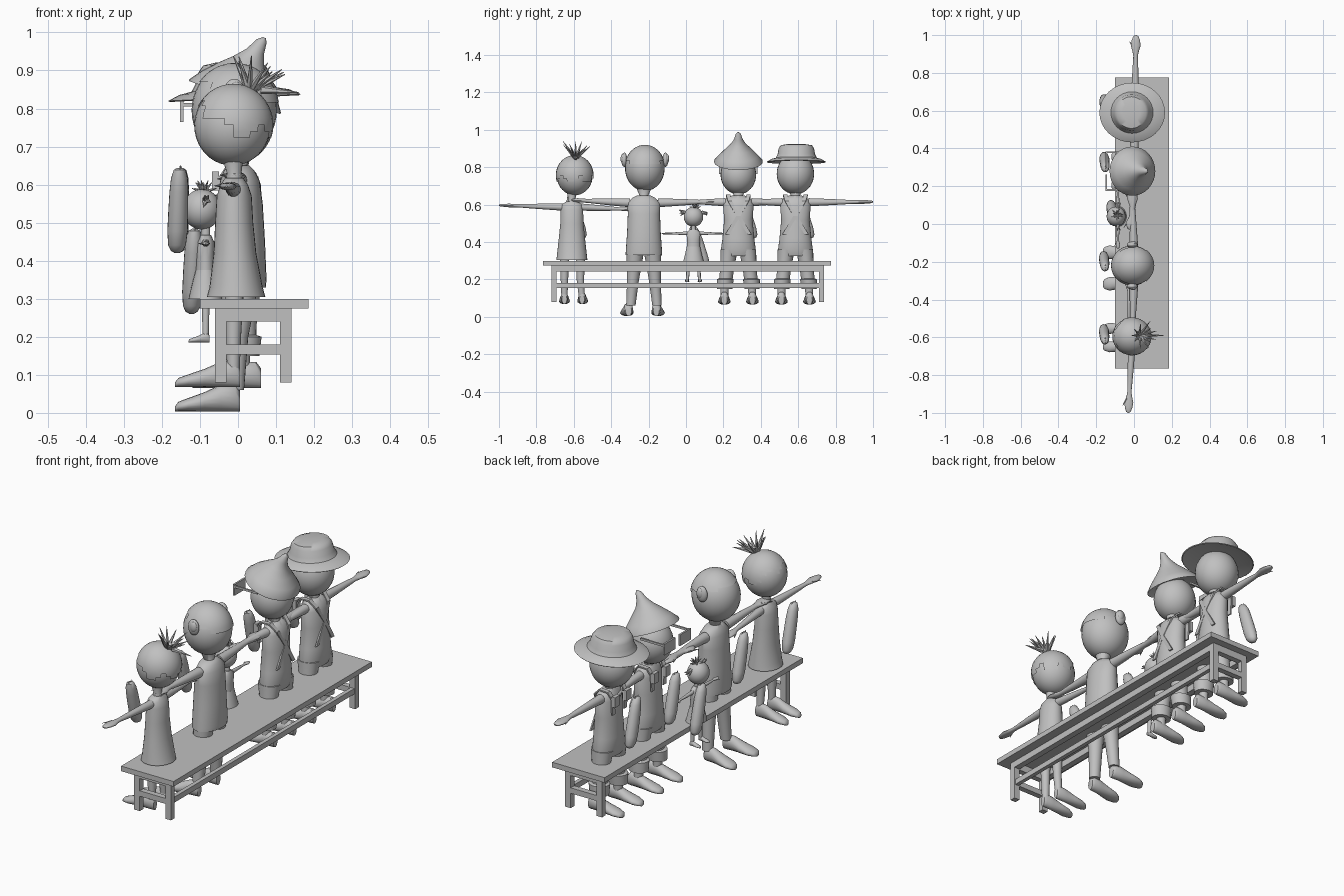
import bpy, bmesh, math, random
from mathutils import Vector, Matrix

if "Cube" in bpy.data.objects:
    bpy.data.objects.remove(bpy.data.objects["Cube"])

random.seed(3)
GREY = bpy.data.materials.new("plain_grey")
GREY.diffuse_color = (0.53, 0.53, 0.53, 1)
GREY.use_nodes = True
GREY.node_tree.nodes["Principled BSDF"].inputs["Base Color"].default_value = GREY.diffuse_color


def finish(name, bm, smooth=True):
    bmesh.ops.recalc_face_normals(bm, faces=bm.faces)
    me = bpy.data.meshes.new(name)
    bm.to_mesh(me)
    bm.free()
    me.materials.append(GREY)
    ob = bpy.data.objects.new(name, me)
    bpy.context.collection.objects.link(ob)
    if smooth:
        bpy.context.view_layer.objects.active = ob
        ob.select_set(True)
        bpy.ops.object.shade_smooth_by_angle(angle=math.radians(45))
        ob.select_set(False)
    return ob


def loft(name, axis, secs, n=20):
    """Oval rings along an axis: (x, y, z, radius a, radius b)."""
    u, v = {'X': ((0, 1, 0), (0, 0, 1)), 'Y': ((1, 0, 0), (0, 0, 1)),
            'Z': ((1, 0, 0), (0, 1, 0))}[axis]
    u, v = Vector(u), Vector(v)
    bm = bmesh.new()
    rings = []
    for x, y, z, a, b in secs:
        c = Vector((x, y, z))
        rings.append([bm.verts.new(c + u * a * math.cos(2 * math.pi * i / n) + v * b * math.sin(2 * math.pi * i / n))
                      for i in range(n)])
    for r, s in zip(rings, rings[1:]):
        for i in range(n):
            bm.faces.new((r[i], r[(i + 1) % n], s[(i + 1) % n], s[i]))
    bm.faces.new(rings[0])
    bm.faces.new(rings[-1])
    return finish(name, bm)


def box(name, x0, x1, y0, y1, z0, z1):
    bm = bmesh.new()
    bmesh.ops.create_cube(bm, size=1)
    for v in bm.verts:
        v.co = ((x0, x1)[v.co.x > 0], (y0, y1)[v.co.y > 0], (z0, z1)[v.co.z > 0])
    return finish(name, bm, False)


def ball(name, c, r, keep=None):
    """Ellipsoid; keep(unit position) selects the faces that stay."""
    bm = bmesh.new()
    bmesh.ops.create_uvsphere(bm, u_segments=28, v_segments=20, radius=1)
    if keep:
        bmesh.ops.delete(bm, geom=[f for f in bm.faces if not keep(f.calc_center_median())], context='FACES')
    bm.transform(Matrix.Translation(c) @ Matrix.Diagonal((*r, 1)))
    return finish(name, bm)


def spike(name, p, d, length, r):
    bm = bmesh.new()
    bmesh.ops.create_cone(bm, cap_ends=True, segments=6, radius1=r, radius2=r * 0.1, depth=length)
    d = Vector(d).normalized()
    bm.transform(Matrix.Translation(Vector(p) + d * length / 2) @ d.to_track_quat('Z', 'Y').to_matrix().to_4x4())
    return finish(name, bm)


def arm(name, x, y0, z0, x1, y1, z1, r=0.019):
    """Sleeve, thin forearm and flat hand reaching sideways."""
    prof = [(0, 1.1, 1.1), (.15, 1, 1), (.5, .75, .7), (.68, .6, .5), (.74, .8, .5),
            (.84, 1.3, .55), (.92, 1.1, .45), (.98, .7, .35), (1, .2, .15)]
    loft(name, 'Y', [(x + (x1 - x) * t, y0 + (y1 - y0) * t, z0 + (z1 - z0) * t, a * r, b * r) for t, a, b in prof], 14)
    s = 1 if y1 > y0 else -1
    ym = y0 + (y1 - y0) * .78
    spike(name + "_thumb", (x1 - .008, ym, z1), (-.6, s, 0), .05 * r / .019, .007 * r / .019)


def shoe(y, base, toe=-0.165, heel=0.005, w=0.032, h=0.033, splay=0.0):
    prof = [(0, .35, .2), (.05, .7, .36), (.2, 1, .5), (.45, .9, .72), (.7, .72, 1), (.93, .68, 1.05), (1, .45, .8)]
    loft("shoe", 'X', [(toe + (heel - toe) * t, y + splay * (1 - t), base + b * h, a * w, b * h) for t, a, b in prof], 16)


def mitt(x, y, z):
    """Long tilted rounded form with finger tips in front of the chest."""
    prof = [(-1, .2), (-.95, .6), (-.82, .9), (-.5, 1.03), (0, 1), (.4, .95), (.7, .85), (.9, .6), (.95, .25)]
    loft("front_oval", 'Z', [(x + .004 * t, y - .034 * t, z + .115 * t, .026 * k, .032 * k) for t, k in prof])
    for s in (-1, 0, 1):
        spike("finger_tip", (x + .005, y - .026 + s * .012, z + .09), (0, -.3, 1), .026, .008)


def torso(name, y, secs):
    loft(name, 'Z', [(x, y, z, a, b) for z, x, a, b in secs], 28)


# bench
box("bench_seat", -.10, .185, -.765, .775, .275, .30)
for x in (-.06, .11):
    for y in (-.72, .71):
        box("bench_leg", x, x + .03, y, y + .028, .08, .275)
    box("bench_apron", x, x + .03, -.71, .73, .243, .275)
box("bench_stretcher", .115, .135, -.70, .72, .153, .18)
for y in (-.72, .71):
    box("bench_end_rail", -.06, .14, y, y + .028, .153, .18)
    box("bench_end_apron", -.06, .14, y, y + .028, .24, .275)

# girl in a dress
gy = -.61
ball("girl_head", (-.015, -.595, .755), (.1, .096, .105))
ball("girl_hair", (-.012, -.595, .757), (.105, .101, .108),
     keep=lambda p: p.z > -.2 + .8 * max(0, -p.x) + .15 * math.sin(6 * math.atan2(p.y, p.x)))
for i in range(12):
    a = 2 * math.pi * i / 12
    spike("girl_hair_spike", (.03, -.59, .845), (.55 + 1.0 * math.cos(a), .75 * math.sin(a), .65 + .4 * random.random()),
          .085 + .035 * random.random(), .011)
spike("girl_side_lock", (.06, -.59, .85), (1, 0, -.08), .1, .012)
loft("girl_neck", 'Z', [(-.01, gy, .59, .026, .026), (-.01, gy, .63, .019, .019), (-.015, gy, .68, .03, .03)])
torso("girl_dress", gy, [(.305, -.005, .077, .083), (.33, -.005, .07, .08), (.42, -.008, .056, .07), (.5, -.01, .05, .062),
                         (.57, -.01, .046, .06), (.60, -.01, .036, .056), (.617, -.01, .024, .03)])
arm("girl_arm", -.012, -.655, .587, -.03, -1.0, .597, .018)
arm("girl_arm", -.012, -.565, .587, -.03, -.26, .572, .018)
for y, s in ((-.65, 0), (-.565, .015)):
    loft("girl_leg", 'Z', [(-.012, y + s * .6, .1, .016, .016), (-.012, y, .2, .02, .02), (-.01, y, .32, .025, .025)])
    shoe(y + s * .6, .068, w=.029, splay=s * .3)

# man with ears
my = -.225
ball("man_head", (-.01, my + .005, .795), (.112, .106, .122))
ball("man_hair", (-.008, my + .005, .797), (.117, .109, .123), keep=lambda p: p.z > .4 - .25 * p.x)
for s in (-1, 1):
    ball("man_ear", (-.01, my + .005 + s * .11, .84), (.028, .016, .038))
    ball("man_ear_rim", (-.005, my + .005 + s * .118, .845), (.018, .012, .025))
loft("man_neck", 'Z', [(0, my, .62, .04, .04), (0, my, .65, .024, .024), (-.005, my, .7, .04, .045)])
torso("man_shirt", my, [(.33, .005, .068, .098), (.35, .005, .07, .097), (.45, .005, .066, .09), (.55, .005, .06, .086),
                        (.61, .005, .052, .088), (.637, .003, .04, .06), (.65, .002, .028, .034)])
arm("man_arm", 0, my - .075, .61, -.01, -.63, .625, .022)
arm("man_arm", 0, my + .075, .61, -.01, .19, .617, .022)
for s in (-1, 1):
    loft("man_trouser_leg", 'Z', [(-.01, my + s * .07, .06, .026, .025), (-.005, my + s * .058, .2, .032, .032),
                                  (.005, my + s * .047, .34, .05, .046)])
    shoe(my - .008 + s * .074, .004, w=.036, h=.035, splay=s * .012)


# two figures in overalls
def overalls(y, x1, reach, inner):
    loft("neck", 'Z', [(.005, y, .61, .04, .04), (.003, y, .645, .023, .023), (0, y, .7, .04, .045)])
    torso("overalls_body", y, [(.325, .01, .05, .088), (.36, .01, .062, .093), (.42, .01, .06, .085), (.52, .01, .055, .076),
                               (.6, .01, .05, .082), (.63, .008, .04, .068), (.648, .005, .026, .035)])
    arm("sleeved_arm", .005, y + .07, .613, x1, reach, .615, .02)
    arm("sleeved_arm", .005, y - .07, .613, x1, inner, .615, .02)
    for s in (-1, 1):
        loft("overalls_leg", 'Z', [(.012, y + s * .068, .19, .036, .036), (.012, y + s * .06, .26, .038, .037),
                                   (.01, y + s * .049, .36, .055, .046)])
        loft("trouser_cuff", 'Z', [(.01, y + s * .073, .15, .046, .041), (.012, y + s * .07, .2, .05, .045),
                                   (.012, y + s * .07, .205, .036, .036)])
        loft("shin", 'Z', [(.01, y + s * .075, .09, .02, .02), (.01, y + s * .073, .16, .022, .022)])
        shoe(y + s * .075, .065, heel=.06, toe=-.12, w=.034)
        # shoulder strap, crossing at the back
        pts = [(-.05, .045, .54), (-.05, .05, .62), (-.03, .055, .652), (.02, .055, .655), (.054, .045, .62),
               (.066, 0, .54), (.066, -.06, .44)]
        bm = bmesh.new()
        rows = [[bm.verts.new((px, y + s * py + o, pz)) for o in (-.011, .011)] for px, py, pz in pts]
        for a, b in zip(rows, rows[1:]):
            bm.faces.new((a[0], a[1], b[1], b[0]))
        strap = finish("strap", bm, False)
        strap.modifiers.new("thickness", 'SOLIDIFY').thickness = .007
        box("buckle", -.068, -.05, y + s * .045 - .018, y + s * .045 + .018, .585, .635)


overalls(.28, -.02, .6, -.03)
overalls(.585, .01, 1.0, .26)


def hat(name, y, prof, rot):
    """Turned hat: (radius x, radius y, height, shift in x)."""
    ob = loft(name, 'Z', [(dx, 0, z, a, b) for a, b, z, dx in prof], 32)
    ob.data.transform(Matrix.Translation((0, y, 0)) @ rot)


# pointed hat figure
ball("pointed_hat_head", (-.01, .28, .76), (.098, .095, .105))
hat("pointed_hat", .28, [(.1, .11, 0, 0), (.128, .13, -.012, 0), (.128, .13, -.007, 0), (.105, .1, .025, 0), (.072, .068, .06, 0),
                         (.043, .04, .09, .003), (.024, .023, .12, .01), (.014, .014, .152, .016), (.004, .004, .163, .02)],
    Matrix.Translation((-.005, 0, .84)) @ Matrix.Rotation(math.radians(20), 4, 'Y'))
for s in (-1, 1):
    box("spectacle_lens", -.152, -.143, .28 + s * .06 - .043, .28 + s * .06 + .043, .765, .82)
    box("spectacle_arm", -.15, -.02, .28 + s * .1 - .004, .28 + s * .1 + .004, .805, .815)

# round hat figure
ball("round_hat_head", (-.008, .585, .765), (.102, .1, .11))
hat("round_hat", .59, [(.1, .1, 0, 0), (.17, .155, -.014, 0), (.174, .158, -.011, 0), (.145, .135, .003, 0), (.112, .11, .01, 0),
                       (.1, .1, .03, 0), (.091, .095, .06, 0), (.078, .084, .077, 0), (.045, .05, .083, 0)],
    Matrix.Translation((-.01, 0, .84)) @ Matrix.Rotation(math.radians(-3), 4, 'Y'))

# small doll
dx, dy = -.085, .04
ball("doll_head", (dx - .01, dy, .535), (.05, .052, .053))
loft("doll_neck", 'Z', [(dx, dy, .46, .012, .012), (dx, dy, .5, .012, .012)])
torso("doll_top", dy, [(.36, dx, .026, .036), (.41, dx, .024, .034), (.45, dx, .022, .038), (.468, dx, .014, .018)])
torso("doll_skirt", dy, [(.30, dx, .045, .054), (.33, dx, .038, .046), (.375, dx, .026, .036)])
for s in (-1, 1):
    arm("doll_arm", dx, dy + s * .03, .447, dx, dy + s * .17, .445, .009)
    loft("doll_leg", 'Z', [(dx, dy + s * .032, .2, .008, .008), (dx, dy + s * .025, .32, .011, .011)], 12)
    shoe(dy + s * .034, .185, toe=dx - .045, heel=dx + .01, w=.012, h=.012)
    for i in range(6):
        spike("doll_pigtail", (dx, dy + s * .045, .56), (random.uniform(-.6, .6), s, random.uniform(-.8, .5)), .033, .009)
for i in range(16):
    a = 2 * math.pi * i / 16
    spike("doll_hair_spike", (dx - .005, dy + .01, .58), (math.cos(a), math.sin(a), .3 + .8 * (i % 3)), .035, .007)

# long rounded forms in front of each figure
for x, y, z in ((-.157, -.587, .535), (-.157, -.2, .535), (-.155, .325, .535), (-.155, .63, .535), (-.118, .07, .375)):
    mitt(x, y, z)
